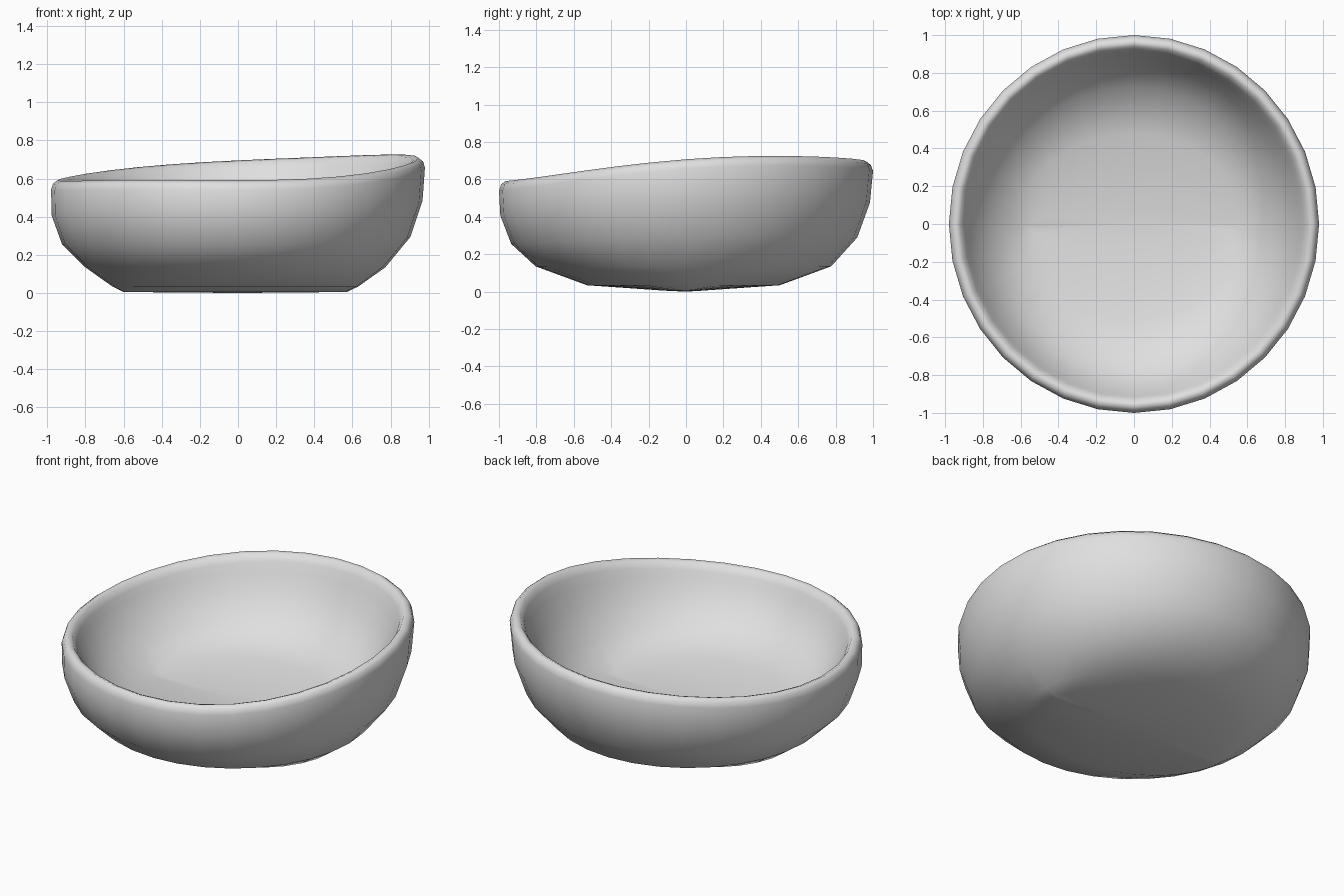
import bpy
import bmesh
from math import sin, cos, pi

cube = bpy.data.objects.get("Cube")
if cube:
    bpy.data.objects.remove(cube, do_unlink=True)

SIDES = 32

# Rings as (half width, half depth, height, share of the rim height added)
# The underside is a shallow keel running along x, repeated on the thick inside floor
OUTER = [(0.585, 0.10, 0.005, 0), (0.645, 0.515, 0.034, 0), (0.787, 0.79, 0.135, 0),
         (0.913, 0.925, 0.06, 0.33), (0.972, 0.988, 0.01, 0.67), (0.98, 1, -0.05, 1)]
LIP = [(0.97, 0.988, -0.018, 1), (0.947, 0.965, 0, 1), (0.922, 0.94, -0.01, 1),
       (0.90, 0.918, -0.045, 1)]
INNER = [(0.88, 0.897, 0, 0.85), (0.835, 0.85, 0.08, 0.6), (0.735, 0.74, 0.305, 0),
         (0.60, 0.49, 0.225, 0), (0.54, 0.09, 0.197, 0)]


def rim_height(a):
    """Wavy, tilted rim: highest at the back left."""
    return (0.646 + 0.0495 * cos(a) + 0.052 * sin(a)
            + 0.003 * cos(2 * a) + 0.011 * sin(2 * a) + 0.009 * cos(3 * a))


def add_ring(bm, half_x, half_y, height, share):
    ring = []
    shift = -0.014 * (1 - share)
    for i in range(SIDES):
        a = 2 * pi * i / SIDES
        z = height + share * rim_height(a)
        ring.append(bm.verts.new((half_x * cos(a) + shift, half_y * sin(a) + shift, z)))
    return ring


# Bowl: one closed skin from the base, over the lip, to the inside floor
bm = bmesh.new()
rings = [add_ring(bm, *row) for row in OUTER + LIP + INNER]
for low, high in zip(rings, rings[1:]):
    for i in range(SIDES):
        j = (i + 1) % SIDES
        bm.faces.new((low[i], low[j], high[j], high[i]))
for ring, z in ((rings[0], 0), (rings[-1], 0.192)):
    centre = bm.verts.new((0, 0, z))
    for i in range(SIDES):
        bm.faces.new((ring[i], ring[(i + 1) % SIDES], centre))
bmesh.ops.recalc_face_normals(bm, faces=bm.faces)
for face in bm.faces:
    face.smooth = True

mesh = bpy.data.meshes.new("bowl")
bm.to_mesh(mesh)
bm.free()
bowl = bpy.data.objects.new("bowl", mesh)
bpy.context.collection.objects.link(bowl)

# Plain light grey glaze
grey = bpy.data.materials.new("light_grey")
grey.use_nodes = True
colour = (0.74, 0.74, 0.74, 1)
grey.diffuse_color = colour
grey.node_tree.nodes["Principled BSDF"].inputs["Base Color"].default_value = colour
mesh.materials.append(grey)
